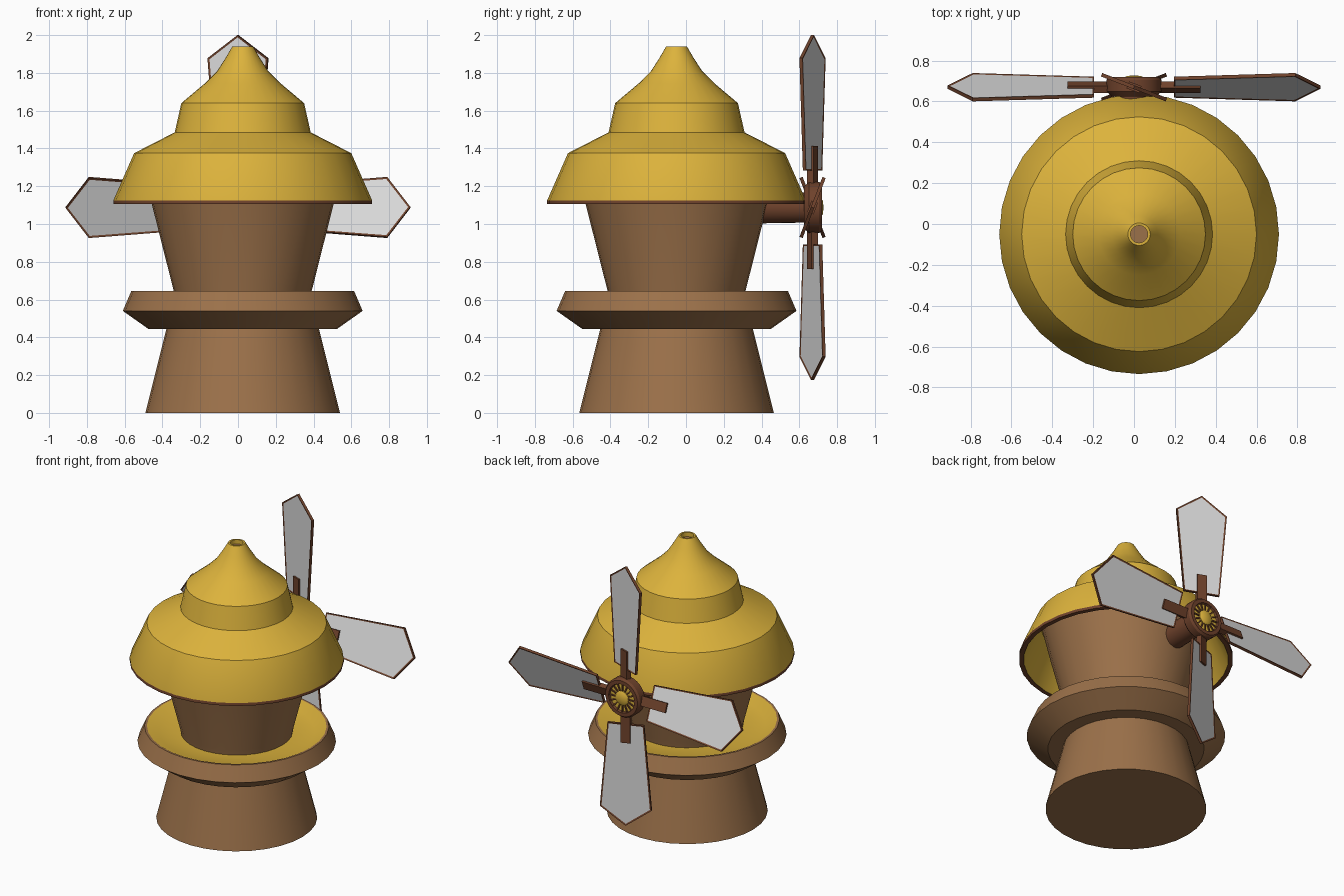
import bpy, bmesh
from math import sin, cos, pi, radians
from mathutils import Matrix, Vector

default = bpy.data.objects.get("Cube")
if default:
    bpy.data.objects.remove(default, do_unlink=True)


def material(name, rgb):
    m = bpy.data.materials.new(name)
    m.use_nodes = True
    m.diffuse_color = (*rgb, 1)
    m.node_tree.nodes["Principled BSDF"].inputs["Base Color"].default_value = (*rgb, 1)
    return m


YELLOW = material("straw yellow", (0.72, 0.45, 0.045))
BROWN = material("clay brown", (0.33, 0.165, 0.068))
WOOD = material("dark red wood", (0.16, 0.055, 0.025))
SAIL = material("sail grey", (0.7, 0.7, 0.7))

BODY = Matrix.Translation((0.025, -0.05, 0))
HUB = Vector((0, 0.67, 1.0875))
# Lathe axis z turned to point along +y from the hub
AXLE = Matrix.Translation(HUB) @ Matrix.Rotation(-pi / 2, 4, 'X')


def finish(name, bm, mats, matrix, smooth=True):
    bmesh.ops.recalc_face_normals(bm, faces=bm.faces)
    mesh = bpy.data.meshes.new(name)
    bm.to_mesh(mesh)
    bm.free()
    for m in mats:
        mesh.materials.append(m)
    ob = bpy.data.objects.new(name, mesh)
    bpy.context.collection.objects.link(ob)
    ob.matrix_world = matrix
    if smooth:
        bpy.ops.object.select_all(action='DESELECT')
        ob.select_set(True)
        bpy.context.view_layer.objects.active = ob
        bpy.ops.object.shade_smooth_by_angle(angle=radians(30))
    return ob


def lathe(name, profile, mats, matrix=BODY, bands=(), sides=32):
    """Revolve (radius, height) points; bands lists the material of each band."""
    bm = bmesh.new()
    rings = []
    for r, z in profile:
        rings.append([bm.verts.new((r * cos(2 * pi * i / sides), r * sin(2 * pi * i / sides), z))
                      for i in range(sides)])
    for k, (a, b) in enumerate(zip(rings, rings[1:])):
        for i in range(sides):
            j = (i + 1) % sides
            f = bm.faces.new((a[i], a[j], b[j], b[i]))
            f.material_index = bands[k] if bands else 0
    bmesh.ops.remove_doubles(bm, verts=bm.verts, dist=1e-5)
    return finish(name, bm, mats, matrix)


def box(name, size, centre, mat, matrix):
    bm = bmesh.new()
    bmesh.ops.create_cube(bm, size=1)
    bmesh.ops.scale(bm, vec=size, verts=bm.verts)
    bmesh.ops.translate(bm, vec=centre, verts=bm.verts)
    return finish(name, bm, [mat], matrix, False)


# Tower
lathe("tower_base", [(0, 0), (0.515, 0), (0.4, 0.46)], [BROWN])
lathe("tower_upper", [(0.355, 0.59), (0.365, 0.645), (0.48, 1.1), (0.54, 1.355)], [BROWN])

# Balcony with a yellow dished floor
lathe("balcony", [(0.38, 0.445), (0.5, 0.445), (0.635, 0.54), (0.59, 0.645), (0.575, 0.645),
                  (0.5, 0.61), (0.33, 0.605)],
      [BROWN, YELLOW], bands=(0, 0, 0, 0, 1, 1))

# Hollow tiered roof with a wooden lip and a small hole at the peak
lathe("roof", [(0.545, 1.355), (0.655, 1.105), (0.685, 1.105), (0.685, 1.125), (0.575, 1.375),
               (0.36, 1.485), (0.325, 1.64), (0.2, 1.745), (0.135, 1.81), (0.09, 1.88),
               (0.055, 1.94), (0.042, 1.94), (0.042, 1.91), (0, 1.91)],
      [YELLOW, WOOD, BROWN], bands=(0, 1, 1, 0, 0, 0, 0, 0, 0, 0, 0, 0, 2))

# Axle and hub
lathe("axle", [(0.085, -0.33), (0.08, -0.04)], [WOOD], AXLE, sides=24)
lathe("hub", [(0, -0.045), (0.11, -0.045), (0.135, -0.02), (0.135, 0.035), (0.125, 0.05),
              (0.1, 0.05), (0.095, 0.035), (0.05, 0.035), (0.05, 0.045), (0.035, 0.055), (0, 0.058)],
      [WOOD, YELLOW], AXLE, bands=(0, 0, 0, 0, 0, 0, 1, 1, 1, 1))
for i in range(16):
    box("hub_spoke", (0.05, 0.009, 0.012), (0.073, 0, 0.037), WOOD,
        AXLE @ Matrix.Rotation(2 * pi * i / 16, 4, 'Z'))

# Four pitched sails, each a framed blade on a wooden arm
OUTLINE = [(-0.12, 0.195), (-0.17, 0.79), (0, 0.9125), (0.17, 0.79), (0.12, 0.195)]
for i, side in enumerate(("top", "left", "bottom", "right")):
    place = (Matrix.Translation(HUB) @ Matrix.Rotation(i * pi / 2, 4, 'Y')
             @ Matrix.Rotation(radians(-21), 4, 'Z'))
    bm = bmesh.new()
    face = bm.faces.new([bm.verts.new((x, -0.009, z)) for x, z in OUTLINE])
    out = bmesh.ops.extrude_face_region(bm, geom=[face])
    bmesh.ops.translate(bm, vec=(0, 0.018, 0),
                        verts=[g for g in out["geom"] if isinstance(g, bmesh.types.BMVert)])
    bmesh.ops.recalc_face_normals(bm, faces=bm.faces)
    panels = [f for f in bm.faces if abs(f.normal.y) > 0.9]
    bmesh.ops.inset_individual(bm, faces=panels, thickness=0.012, depth=-0.003)
    for f in panels:
        f.material_index = 1
    finish(side + "_sail", bm, [WOOD, SAIL], place, False)
    box(side + "_sail_arm", (0.065, 0.036, 0.245), (0, 0, 0.2025), WOOD, place)
